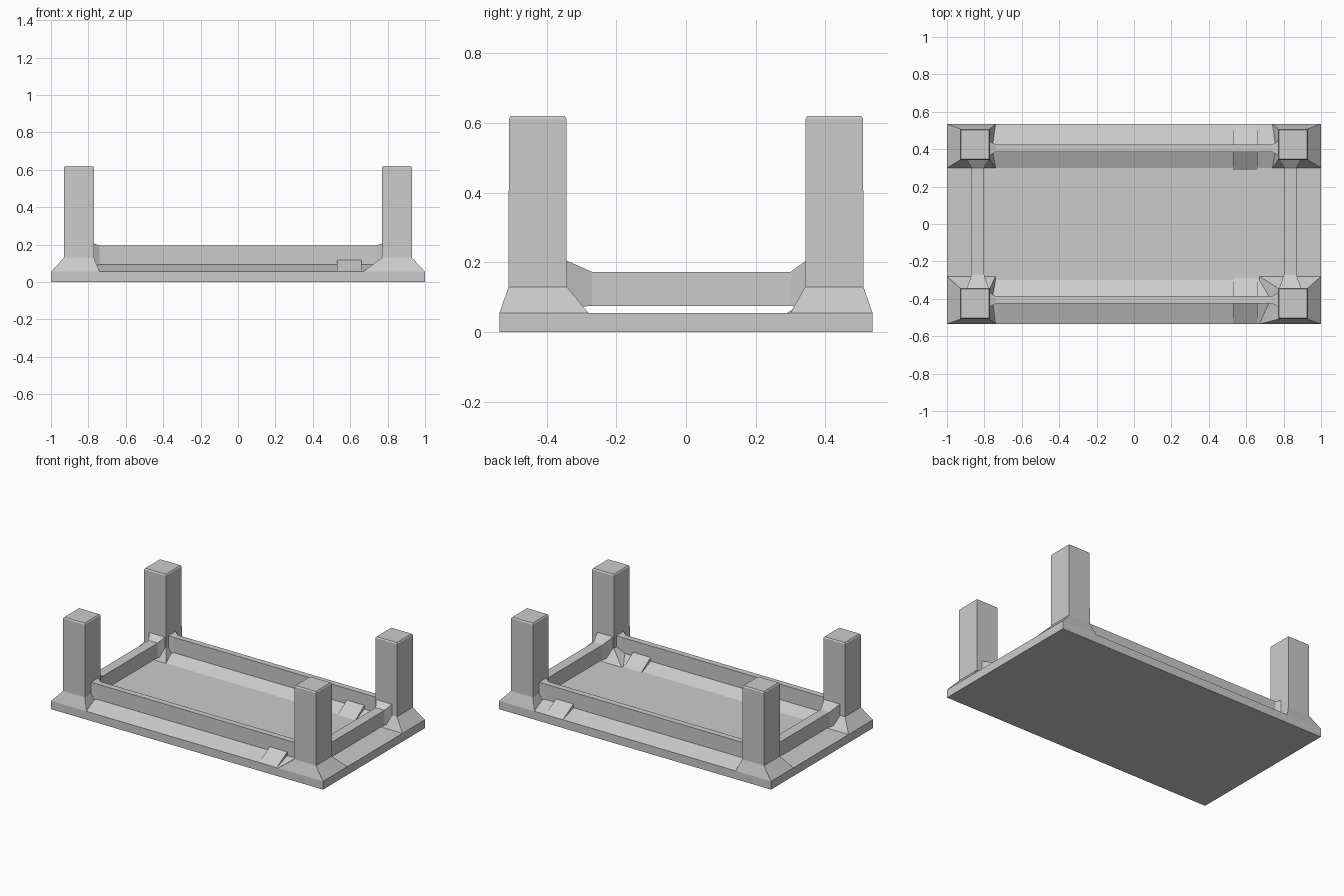
import bpy, bmesh

if "Cube" in bpy.data.objects:
    bpy.data.objects.remove(bpy.data.objects["Cube"])


def loft(name, rings):
    """Closed flat-shaded solid through rings of equal point count."""
    bm = bmesh.new()
    loops = [[bm.verts.new(p) for p in ring] for ring in rings]
    n = len(loops[0])
    for a, b in zip(loops, loops[1:]):
        for i in range(n):
            bm.faces.new((a[i], a[(i + 1) % n], b[(i + 1) % n], b[i]))
    bm.faces.new(loops[0])
    bm.faces.new(loops[-1])
    bmesh.ops.recalc_face_normals(bm, faces=bm.faces[:])
    mesh = bpy.data.meshes.new(name)
    bm.to_mesh(mesh)
    bm.free()
    ob = bpy.data.objects.new(name, mesh)
    bpy.context.collection.objects.link(ob)
    return ob


def rect_z(x0, x1, y0, y1, z):
    return [(x0, y0, z), (x1, y0, z), (x1, y1, z), (x0, y1, z)]


def rect_x(x, y0, y1, z0, z1):
    return [(x, y0, z0), (x, y1, z0), (x, y1, z1), (x, y0, z1)]


def rect_y(y, x0, x1, z0, z1):
    return [(x0, y, z0), (x1, y, z0), (x1, y, z1), (x0, y, z1)]


TOP = 0.055

# Upside-down tabletop resting on the ground
loft("tabletop", [rect_z(-1, 1, -0.535, 0.535, 0),
                  rect_z(-1, 1, -0.535, 0.535, TOP)])

# Four square legs, each with a flared foot where it meets the tabletop
for sx, side in ((-1, "left"), (1, "right")):
    for sy, end in ((-1, "front"), (1, "back")):
        in_x = 0.67 if (sx, sy) == (1, -1) else 0.74
        in_y = 0.30 if sy > 0 else 0.28
        loft(f"{end}_{side}_leg", [
            rect_z(sx * in_x, sx, sy * in_y, sy * 0.535, TOP),
            rect_z(sx * 0.77, sx * 0.93, sy * 0.342, sy * 0.509, 0.13),
            rect_z(sx * 0.77, sx * 0.93, sy * 0.343, sy * 0.508, 0.612),
            rect_z(sx * 0.775, sx * 0.925, sy * 0.348, sy * 0.503, 0.62)])

# Long rails, widening slightly into the legs, over low sloped fillets
for sy, end in ((-1, "front"), (1, "back")):
    y = sy * 0.405
    loft(f"{end}_rail", [
        rect_x(-0.775, y - 0.04, y + 0.04, TOP, 0.207),
        rect_x(-0.74, y - 0.02, y + 0.02, TOP, 0.195),
        rect_x(0.74, y - 0.02, y + 0.02, TOP, 0.195),
        rect_x(0.775, y - 0.04, y + 0.04, TOP, 0.207)])
    for part, x0, x1, ridge, in_y in (("fillet", -0.76, 0.76, 0.093, 0.30),
                                      ("wedge", 0.53, 0.66, 0.118, 0.29)):
        loft(f"{end}_rail_{part}", [
            [(x, sy * in_y, TOP), (x, sy * 0.385, ridge),
             (x, sy * 0.425, ridge), (x, sy * 0.535, TOP)]
            for x in (x0, x1)])

# Short rails, raised just clear of the tabletop
for sx, side in ((-1, "left"), (1, "right")):
    x = sx * 0.835
    loft(f"{side}_rail", [
        rect_y(-0.347, x - 0.06, x + 0.06, 0.07, 0.207),
        rect_y(-0.27, x - 0.033, x + 0.033, 0.075, 0.173),
        rect_y(0.30, x - 0.033, x + 0.033, 0.075, 0.173),
        rect_y(0.347, x - 0.06, x + 0.06, 0.07, 0.207)])
